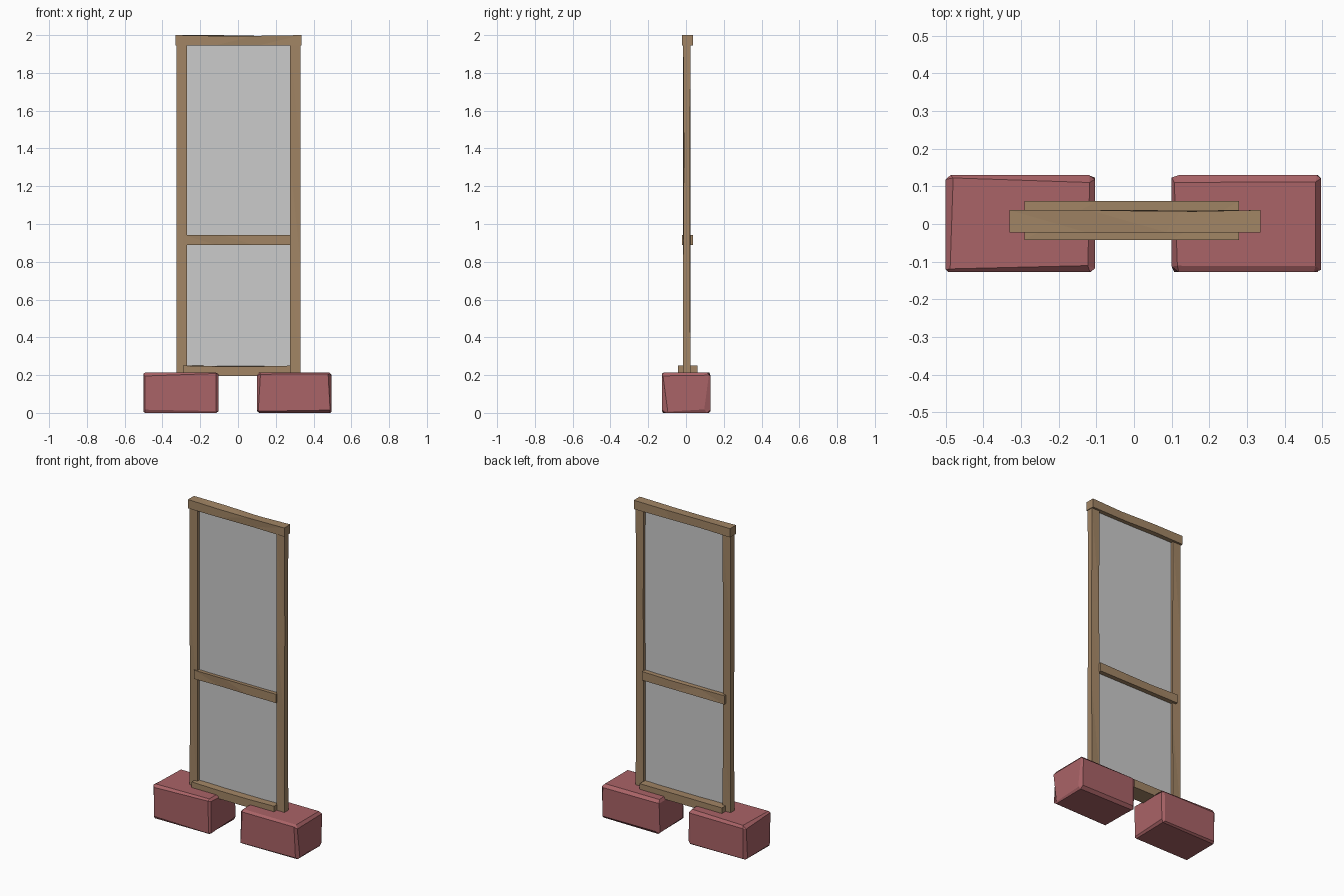
import bpy, bmesh, random
from mathutils import Vector

if "Cube" in bpy.data.objects:
    bpy.data.objects.remove(bpy.data.objects["Cube"])

random.seed(4)


def material(name, color):
    m = bpy.data.materials.new(name)
    m.diffuse_color = color
    m.use_nodes = True
    m.node_tree.nodes["Principled BSDF"].inputs["Base Color"].default_value = m.diffuse_color
    return m


WOOD = material("wood", (0.36, 0.235, 0.13, 1))
STONE = material("red_stone", (0.40, 0.125, 0.135, 1))


def box(lo, hi):
    bm = bmesh.new()
    bmesh.ops.create_cube(bm, size=1)
    lo, hi = Vector(lo), Vector(hi)
    for v in bm.verts:
        v.co = Vector(lo[i] + (v.co[i] + 0.5) * (hi[i] - lo[i]) for i in range(3))
    return bm


def finish(bm, name, mat=None):
    bmesh.ops.recalc_face_normals(bm, faces=bm.faces)
    me = bpy.data.meshes.new(name)
    bm.to_mesh(me)
    bm.free()
    ob = bpy.data.objects.new(name, me)
    bpy.context.collection.objects.link(ob)
    if mat:
        me.materials.append(mat)
    return ob


def beam(name, lo, hi, axis):
    """Rough-hewn beam: cut along its length, with the middle edges worn in."""
    bm = box(lo, hi)
    c = (Vector(lo) + Vector(hi)) / 2
    length = hi[axis] - lo[axis]
    normal = Vector((0, 0, 0))
    normal[axis] = 1
    for t in (-0.17, 0.15):
        bmesh.ops.bisect_plane(bm, geom=bm.verts[:] + bm.edges[:] + bm.faces[:],
                               plane_co=c + normal * length * t, plane_no=normal)
    for v in bm.verts:
        if abs(v.co[axis] - c[axis]) < length * 0.3:
            v.co[axis] += random.uniform(-0.02, 0.02)
            for i in {0, 1, 2} - {axis}:
                v.co[i] += (-1 if v.co[i] > c[i] else 1) * random.choice((0, 0, 0.004))
    bmesh.ops.triangulate(bm, faces=[f for f in bm.faces if abs(f.normal[axis]) < 0.5])
    finish(bm, name, WOOD)


def stone(name, lo, hi):
    """Foot block with chipped, chamfered edges and a tapered outer end."""
    bm = box(lo, hi)
    bmesh.ops.bevel(bm, geom=bm.edges[:], offset=0.012, segments=1, affect='EDGES')
    c = (Vector(lo) + Vector(hi)) / 2
    for v in bm.verts:
        outer = abs(v.co.x) > max(abs(lo[0]), abs(hi[0])) - 0.001
        if outer and v.co.z < c.z:
            v.co.y *= 0.86
        # slide chamfer corners within their own face plane
        for i in range(3):
            on_face = min(abs(v.co[i] - lo[i]), abs(v.co[i] - hi[i])) < 0.001
            if not on_face:
                v.co[i] += (-1 if v.co[i] > c[i] else 1) * random.uniform(-0.006, 0.008)
    finish(bm, name, STONE)


# upright posts
beam("left_post", (-0.325, -0.015, 0.205), (-0.270, 0.024, 1.95), 2)
beam("right_post", (0.276, -0.015, 0.205), (0.332, 0.024, 1.95), 2)

# cross rails
beam("top_rail", (-0.331, -0.022, 1.945), (0.336, 0.037, 2.0), 0)
beam("middle_rail", (-0.291, -0.022, 0.888), (0.279, 0.037, 0.943), 0)
beam("bottom_rail", (-0.291, -0.042, 0.195), (0.279, 0.061, 0.25), 0)

# thin grey infill panel
finish(box((-0.285, 0.003, 0.22), (0.290, 0.008, 1.96)), "panel")

# stone feet
stone("left_foot", (-0.5, -0.128, 0.0), (-0.104, 0.13, 0.215))
stone("right_foot", (0.1, -0.128, 0.0), (0.496, 0.13, 0.215))
